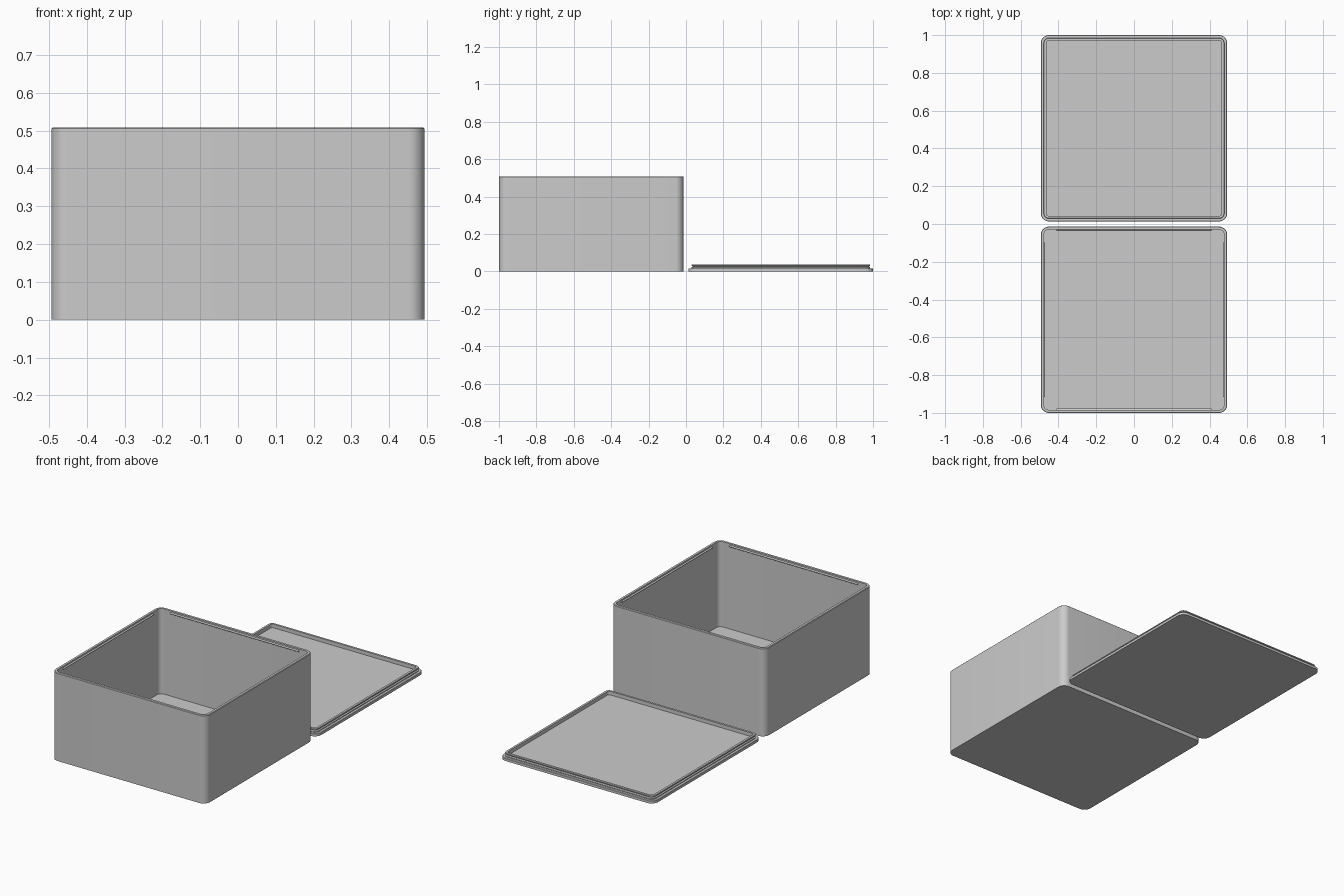
import bpy, bmesh, math
from mathutils import Matrix, Vector

cube = bpy.data.objects.get("Cube")
if cube:
    bpy.data.objects.remove(cube, do_unlink=True)

HALF = 0.493      # half width of box and lid
CENTRE = 0.507    # distance of each part from the middle
HEIGHT = 0.508
WALL = 0.016
RADIUS = 0.042
STEPS = 10

grey = bpy.data.materials.new("plain grey")
grey.use_nodes = True
colour = (0.6, 0.6, 0.6, 1)
grey.diffuse_color = colour
grey.node_tree.nodes["Principled BSDF"].inputs["Base Color"].default_value = colour


def finish(name, bm, y):
    bmesh.ops.recalc_face_normals(bm, faces=bm.faces)
    mesh = bpy.data.meshes.new(name)
    bm.to_mesh(mesh)
    bm.free()
    mesh.materials.append(grey)
    obj = bpy.data.objects.new(name, mesh)
    obj.location.y = y
    bpy.context.collection.objects.link(obj)
    bpy.ops.object.select_all(action='DESELECT')
    obj.select_set(True)
    bpy.context.view_layer.objects.active = obj
    bpy.ops.object.shade_smooth_by_angle(angle=math.radians(30))
    return obj


def rounded_square(inset):
    """Points of a rounded square, inset from the outer edge."""
    radius = max(RADIUS - inset, 0.008)
    middle = HALF - inset - radius
    for quarter, (sx, sy) in enumerate([(1, 1), (-1, 1), (-1, -1), (1, -1)]):
        for i in range(STEPS + 1):
            a = (quarter + i / STEPS) * math.pi / 2
            yield sx * middle + radius * math.cos(a), sy * middle + radius * math.sin(a)


def shell(name, profile, y):
    """Sweep an (inset, height) profile around the rounded square, closed at both ends."""
    bm = bmesh.new()
    rings = [[bm.verts.new((px, py, z)) for px, py in rounded_square(inset)]
             for inset, z in profile]
    for low, high in zip(rings, rings[1:]):
        for i in range(len(low)):
            j = (i + 1) % len(low)
            bm.faces.new((low[i], low[j], high[j], high[i]))
    bm.faces.new(rings[0])
    bm.faces.new(rings[-1])
    return finish(name, bm, y)


# Open box with a thin floor
shell("box", [(0, 0), (0, HEIGHT - 0.003), (0.003, HEIGHT),
              (WALL, HEIGHT), (WALL, 0.016)], -CENTRE)

# Upturned lid: plate, raised lip and snap groove around the lip
shell("lid", [(0, 0), (0, 0.014), (0.002, 0.016), (0.015, 0.016), (0.015, 0.021),
              (0.021, 0.025), (0.021, 0.027), (0.015, 0.031), (0.015, 0.035),
              (0.017, 0.037), (0.029, 0.037), (0.029, 0.016)], CENTRE)

# Snap ridges inside the four walls
bm = bmesh.new()
face = HALF - WALL
section = [(0.002, -0.007), (-0.007, -0.001), (-0.007, 0.001), (0.002, 0.007)]
for side in range(4):
    turn = Matrix.Rotation(side * math.pi / 2, 3, 'Z')
    ends = [[bm.verts.new(turn @ Vector((x, face + dy, HEIGHT - 0.014 + dz)))
             for dy, dz in section] for x in (-0.41, 0.41)]
    for i in range(len(section)):
        j = (i + 1) % len(section)
        bm.faces.new((ends[0][i], ends[0][j], ends[1][j], ends[1][i]))
    for end in ends:
        bm.faces.new(end)
finish("snap_ridges", bm, -CENTRE)
